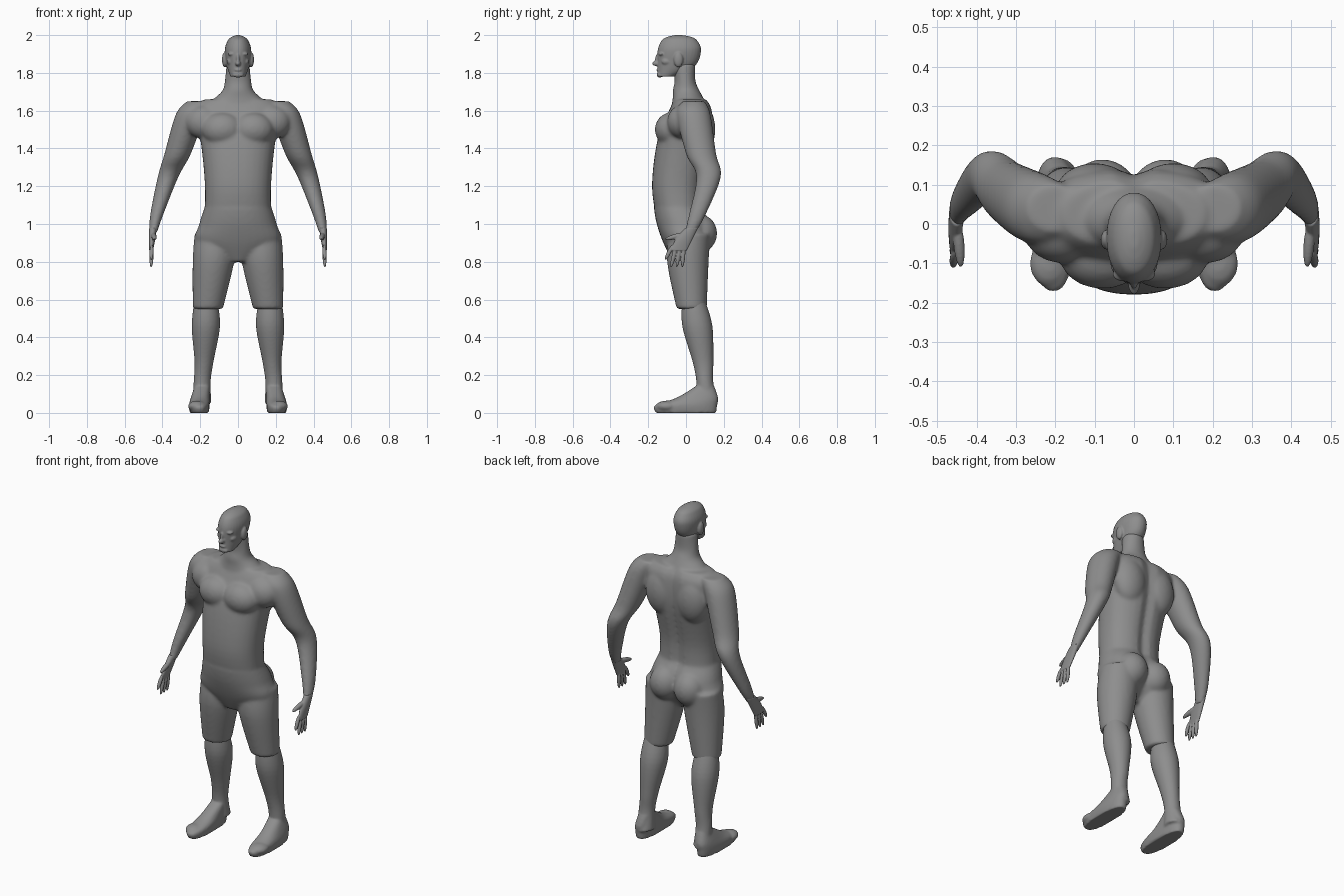
import bpy, bmesh, math
from mathutils import Vector, Matrix

cube = bpy.data.objects.get("Cube")
if cube:
    bpy.data.objects.remove(cube, do_unlink=True)

# One plain grey for the whole figure
grey = bpy.data.materials.new("plain grey")
grey.use_nodes = True
tone = 0.27
colour = (tone, tone, tone, 1)
grey.diffuse_color = colour
grey.node_tree.nodes["Principled BSDF"].inputs["Base Color"].default_value = colour
SEGMENTS, STEPS = 32, 6
SIDES = {"left": 1, "right": -1}


def blend(before, start, end, after, t):
    """Smooth curve value between start and end."""
    slope_in, slope_out = (end - before) / 2, (after - start) / 2
    ease = t * t * (3 - 2 * t)
    hump = t * (1 - t)
    return start + (end - start) * ease + hump * ((1 - t) * slope_in - t * slope_out)


def superellipse(angle, power):
    """Unit cross-section point, squarer as the power grows."""
    c, s = math.cos(angle), math.sin(angle)
    bulge = 2 / power
    return math.copysign(abs(c) ** bulge, c), math.copysign(abs(s) ** bulge, s)


def loft(bm, rings, side=1, power=2, groove=0):
    """Closed tube through level rings given as (x, y, z, half width, half depth)."""
    padded = [rings[0], *rings, rings[-1]]
    dense = []
    for i in range(len(rings) - 1):
        for step in range(STEPS):
            dense.append([blend(*values, step / STEPS) for values in zip(*padded[i:i + 4])])
    dense.append(rings[-1])
    loops = []
    for x, y, z, half_width, half_depth in dense:
        loop = []
        for k in range(SEGMENTS):
            across, deep = superellipse(math.tau * k / SEGMENTS, power)
            px, py = across * half_width, deep * half_depth
            if deep > 0:
                py -= groove * math.exp(-(px / 0.03) ** 2)
            loop.append(bm.verts.new((side * (x + px), y + py, z)))
        loops.append(loop)
    for low, high in zip(loops, loops[1:]):
        for k in range(SEGMENTS):
            following = (k + 1) % SEGMENTS
            bm.faces.new((low[k], low[following], high[following], high[k]))
    bm.faces.new(loops[0])
    bm.faces.new(loops[-1])


def trunk(rows):
    """Turn (height, half width, front, back) rows into centred rings."""
    return [(0, (front + back) / 2, height, half_width, (back - front) / 2)
            for height, half_width, front, back in rows]


def ball(bm, centre, radii, side=1):
    """Rounded form, mirrored in x by the side."""
    x, y, z = centre
    place = Matrix.Translation((side * x, y, z)) @ Matrix.Diagonal((*radii, 1))
    bmesh.ops.create_uvsphere(bm, u_segments=24, v_segments=16, radius=1, matrix=place)


def finger(bm, start, end, radius, side):
    """Slim rounded form stretched between two points."""
    mirror = Matrix.Diagonal((side, 1, 1))
    root, tip = mirror @ Vector(start), mirror @ Vector(end)
    axis = tip - root
    turn = axis.to_track_quat("Z", "Y").to_matrix().to_4x4()
    size = Matrix.Diagonal((radius, radius, axis.length / 2, 1))
    place = Matrix.Translation((root + tip) / 2) @ turn @ size
    bmesh.ops.create_uvsphere(bm, u_segments=16, v_segments=12, radius=1, matrix=place)


def finish(name, bm, voxel, smoothing):
    """Fuse the overlapping forms into one smooth skin."""
    bmesh.ops.recalc_face_normals(bm, faces=bm.faces[:])
    mesh = bpy.data.meshes.new(name)
    bm.to_mesh(mesh)
    bm.free()
    mesh.materials.append(grey)
    part = bpy.data.objects.new(name, mesh)
    bpy.context.scene.collection.objects.link(part)
    fuse = part.modifiers.new("fuse", "REMESH")
    fuse.mode = "VOXEL"
    fuse.voxel_size = voxel
    fuse.use_smooth_shade = True
    relax = part.modifiers.new("relax", "SMOOTH")
    relax.factor = 0.5
    relax.iterations = smoothing


# Body: torso, neck, arms, pelvis and thighs with a flat hem above the knee
bm = bmesh.new()
chest = trunk([(1, .18, -.15, .09), (1.2, .175, -.18, .09), (1.45, .2, -.15, .14),
               (1.6, .24, -.09, .14), (1.66, .18, -.06, .11)])
neck = trunk([(1.6, .2, -.08, .12), (1.67, .12, -.07, .09), (1.71, .08, -.07, .07),
              (1.76, .07, -.06, .05), (1.85, .06, -.07, .05)])
pelvis = trunk([(1.08, .18, -.17, .09), (1, .205, -.155, .13),
                (.9, .22, -.12, .12), (.8, .06, -.07, .05)])
arm = [(.2, .04, 1.65, .07, .06), (.25, .04, 1.58, .08, .09), (.32, .08, 1.37, .07, .08),
       (.37, .12, 1.25, .055, .065), (.43, .06, 1.05, .035, .045), (.45, .02, .95, .02, .03)]
thigh = [(.12, .02, .95, .11, .11), (.13, .01, .8, .11, .11), (.16, .03, .55, .08, .08)]
loft(bm, chest, power=2.3, groove=0.02)
loft(bm, neck)
loft(bm, pelvis, power=2.2, groove=0.02)
for side in SIDES.values():
    loft(bm, arm, side)
    loft(bm, thigh, side)
    ball(bm, (.08, -.08, 1.5), (.11, .085, .09), side)  # chest muscle
    ball(bm, (.18, -.02, 1.54), (.1, .08, .09), side)   # front of shoulder
    ball(bm, (.1, .08, 1.5), (.1, .075, .14), side)     # shoulder blade
    ball(bm, (.08, .075, .95), (.09, .09, .1), side)    # buttock
finish("body", bm, 0.009, 9)

# Head with face and ears
bm = bmesh.new()
skull = trunk([(1.78, .04, -.15, -.06), (1.84, .06, -.15, .05), (1.92, .07, -.15, .08),
               (1.97, .055, -.13, .06), (1.99, .035, -.1, .03), (2, .01, -.06, -.02)])
loft(bm, skull, power=2.1)
ball(bm, (0, -.15, 1.85), (.015, .03, .015))     # nose tip
ball(bm, (0, -.145, 1.87), (.01, .02, .035))     # nose bridge
ball(bm, (0, -.145, 1.815), (.02, .012, .008))   # lips
ball(bm, (0, -.14, 1.79), (.03, .015, .015))     # chin
for side in SIDES.values():
    ball(bm, (.03, -.128, 1.9), (.025, .018, .01), side)  # brow
    ball(bm, (.04, -.1, 1.86), (.02, .03, .02), side)     # cheek
    ball(bm, (.07, -.04, 1.87), (.015, .025, .04), side)  # ear
finish("head", bm, 0.0045, 4)

# Hands, lower legs and feet
palm = [(.45, .03, .98, .02, .035), (.455, -.01, .92, .017, .045), (.46, -.04, .86, .01, .045)]
calf = [(.17, .04, .6, .06, .06), (.17, .06, .46, .075, .08), (.18, .09, .27, .05, .055),
        (.19, .1, .16, .045, .045), (.19, .11, .05, .05, .06)]
foot = [(.205, 0, 0, .05, .16), (.205, 0, .04, .055, .165),
        (.2, .06, .08, .05, .11), (.19, .1, .14, .04, .05)]
for word, side in SIDES.items():
    bm = bmesh.new()
    loft(bm, palm, side)
    for i in range(4):
        tip_height = .77 if i else .81
        finger(bm, (.456, .02 * i - .07, .89), (.46, .03 * i - .11, tip_height), .011, side)
    finger(bm, (.45, .01, .95), (.44, -.11, .92), .014, side)  # thumb
    finish(word + "_hand", bm, 0.0035, 2)

    bm = bmesh.new()
    loft(bm, calf, side)
    loft(bm, foot, side, power=2.4)
    ball(bm, (.215, -.1, .035), (.05, .06, .03), side)  # ball of the foot
    finish(word + "_lower_leg", bm, 0.007, 4)
